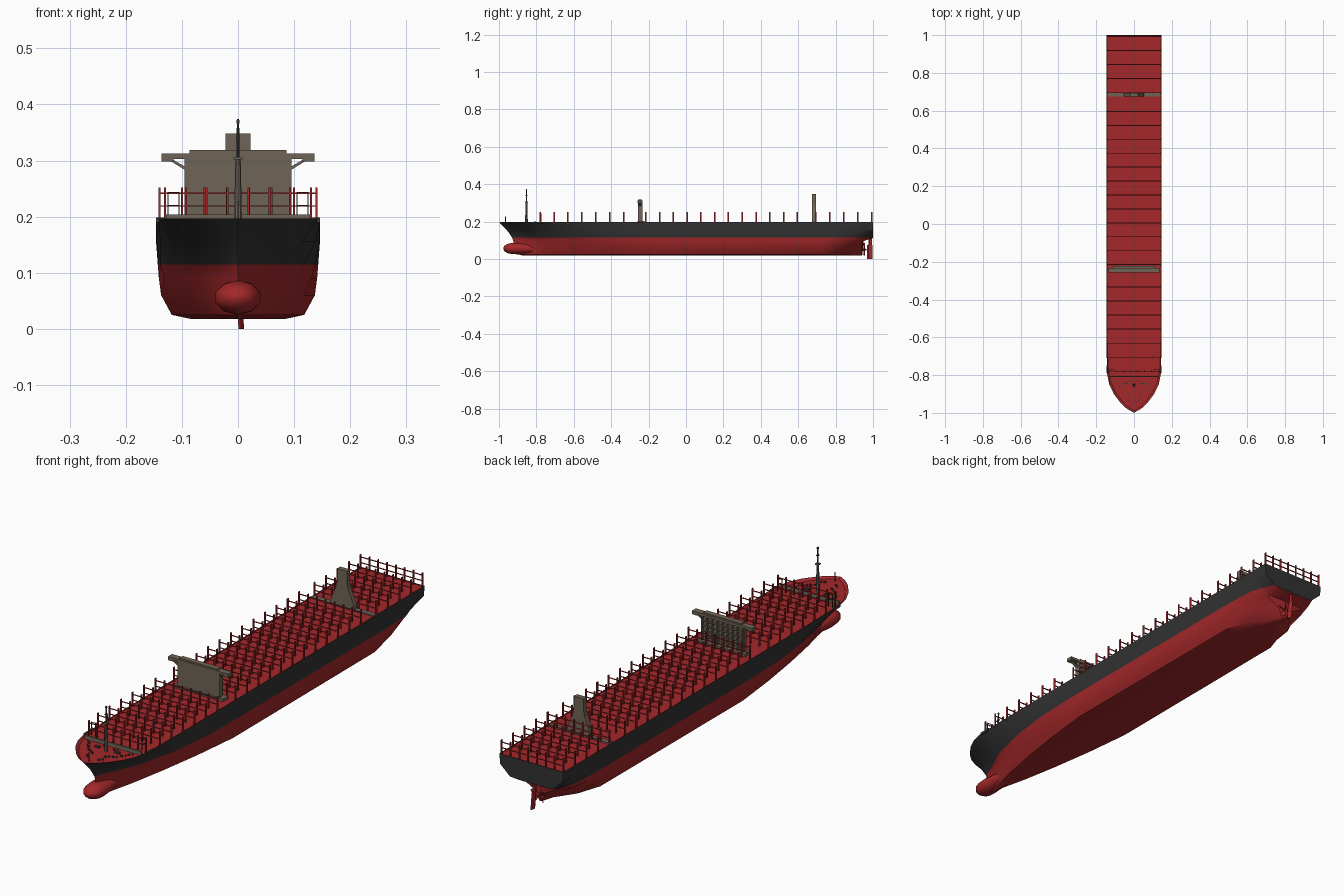
import bpy, bmesh, math, random
from mathutils import Matrix, Vector

if "Cube" in bpy.data.objects:
    bpy.data.objects.remove(bpy.data.objects["Cube"])
random.seed(4)

def mat(name, c):
    m = bpy.data.materials.new(name)
    m.diffuse_color = (*c, 1)
    m.use_nodes = True
    m.node_tree.nodes["Principled BSDF"].inputs["Base Color"].default_value = m.diffuse_color
    return m

RED = mat("hull red", (0.37, 0.021, 0.023))
BLACK = mat("hull charcoal", (0.032, 0.032, 0.033))
GREY = mat("superstructure taupe", (0.16, 0.128, 0.095))
STEEL = mat("dark steel", (0.05, 0.046, 0.04))

def finish(name, bm, mats, smooth=None):
    bmesh.ops.recalc_face_normals(bm, faces=bm.faces)
    me = bpy.data.meshes.new(name)
    bm.to_mesh(me)
    bm.free()
    for m in mats:
        me.materials.append(m)
    ob = bpy.data.objects.new(name, me)
    bpy.context.collection.objects.link(ob)
    if smooth:
        bpy.ops.object.select_all(action='DESELECT')
        ob.select_set(True)
        bpy.context.view_layer.objects.active = ob
        bpy.ops.object.shade_smooth_by_angle(angle=math.radians(smooth))
    return ob

def box(bm, x0, x1, y0, y1, z0, z1):
    m = Matrix.Translation(((x0+x1)/2, (y0+y1)/2, (z0+z1)/2)) @ Matrix.Diagonal((abs(x1-x0), y1-y0, z1-z0, 1))
    bmesh.ops.create_cube(bm, size=1, matrix=m)

def cyl(bm, x, y, z0, z1, r0, r1, n=10):
    bmesh.ops.create_cone(bm, cap_ends=True, segments=n, radius1=r0, radius2=r1, depth=z1-z0,
                          matrix=Matrix.Translation((x, y, (z0+z1)/2)))

def prism(bm, pts, y0, y1):
    """Extrude an x-z outline along y."""
    a, b = ([bm.verts.new((x, y, z)) for x, z in pts] for y in (y0, y1))
    bm.faces.new(a)
    bm.faces.new(b)
    for i in range(len(a)):
        j = (i+1) % len(a)
        bm.faces.new((a[i], a[j], b[j], b[i]))

# Hull: half-widths at seven heights for each station along the ship
LEVELS = (0.018, 0.025, 0.06, 0.09, 0.115, 0.155, 0.197)
STEM = (-0.87, -0.90, -0.92, -0.922, -0.93, -0.958, -0.999)
STATIONS = [
    (-1.0, (0, 0, 0, 0, 0, 0, 0)),
    (-0.98, (.002, .006, .007, .006, .007, .018, .037)),
    (-0.95, (.004, .012, .014, .013, .016, .037, .070)),
    (-0.90, (.008, .020, .027, .028, .036, .070, .107)),
    (-0.85, (.014, .030, .041, .046, .056, .093, .131)),
    (-0.79, (.021, .041, .057, .066, .078, .114, .143)),
    (-0.60, (.043, .069, .090, .106, .117, .138, .146)),
    (-0.40, (.065, .096, .118, .131, .138, .145, .146)),
    (-0.20, (.085, .118, .137, .141, .143, .146, .146)),
    (0.72, (.082, .116, .137, .141, .143, .146, .146)),
    (0.82, (.045, .083, .122, .136, .141, .146, .146)),
    (0.90, (.010, .028, .070, .118, .136, .145, .146)),
    (0.942, (.003, .008, .028, .085, .122, .143, .146)),
    (0.95, (.003, .010, .030, .080, .120, .143, .146)),
    (1.0, (.003, .010, .030, .060, .098, .142, .146)),
]
def station_y(t, lv):
    return t if t > -0.5 else -0.5 + (t + 0.5) * (-0.5 - STEM[lv]) / 0.5

bm = bmesh.new()
rings = []
for t, ws in STATIONS:
    zmin = 0.112 if t > 0.99 else 0.096 if t > 0.945 else 0
    pts = [Vector((w, station_y(t, i), max(LEVELS[i], zmin))) for i, w in enumerate(ws)]
    ring = [Vector((-p.x, p.y, p.z)) for p in reversed(pts)] + pts
    rings.append([bm.verts.new(p) for p in ring])
for a, b in zip(rings, rings[1:]):
    for i in range(len(a)-1):
        bm.faces.new((a[i], a[i+1], b[i+1], b[i]))
bm.faces.new(rings[-1])
bmesh.ops.remove_doubles(bm, verts=bm.verts, dist=0.0004)
for f in bm.faces:
    c = f.calc_center_median()
    f.material_index = 1 if c.z > 0.1155 or c.y > 0.995 else 0
finish("hull", bm, [RED, BLACK], 35)

# Deck with red inner face of the bulwark, kept inside the flared hull
bm = bmesh.new()
rows = []
for t, ws in STATIONS:
    zd = 0.189 if t < -0.7 else 0.193
    k = (0.197 - zd) / 0.042
    y, w = min(station_y(t, 6) + .002, .999), max(ws[6] - .0015, .0003)
    yd = min(station_y(t, 6)*(1-k) + station_y(t, 5)*k + .002, .999)
    wd = max(ws[6]*(1-k) + ws[5]*k - .002, .0003)
    rows.append([bm.verts.new(p) for p in ((-w, y, .1965), (-wd, yd, zd), (wd, yd, zd), (w, y, .1965))])
for a, b in zip(rows, rows[1:]):
    for i in range(3):
        bm.faces.new((a[i], a[i+1], b[i+1], b[i]))
finish("main_deck", bm, [RED])

# Bulbous bow: rings along the ship
bm = bmesh.new()
prev = None
for y, s in ((-.977, .12), (-.97, .5), (-.955, .8), (-.93, .97), (-.9, 1), (-.86, .92), (-.8, .7)):
    ring = [bm.verts.new((.042*s*math.cos(a), y, .056 + .031*s*math.sin(a)))
            for a in (math.tau*(i+.5)/10 for i in range(10))]
    if prev:
        for i in range(10):
            bm.faces.new((prev[i], prev[(i+1) % 10], ring[(i+1) % 10], ring[i]))
    else:
        bm.faces.new(ring)
    prev = ring
bm.faces.new(prev)
finish("bulbous_bow", bm, [RED], 50)

# Lashing frames: posts and two rails, repeated down the deck
FRAMES = [-0.78 + 0.0745*i for i in range(7)] + [-0.215 + 0.0737*i for i in range(12)] + [0.695 + 0.0745*i for i in range(5)]
posts, rails = bmesh.new(), bmesh.new()
for y in FRAMES:
    y = min(y, 0.993)
    w = 0.130 if y < -0.75 else 0.140
    for i in range(8):
        x = -w + 2*w*i/7
        box(posts, x-.0018, x+.0018, y-.004, y+.004, 0.19, 0.252)
    for z in (0.219, 0.242):
        box(rails, -w, w, y-.0022, y+.0022, z-.0012, z+.0012)
finish("lashing_posts", posts, [RED])
finish("lashing_rails", rails, [RED])

# Bridge: front wall, wings with brackets, roof
bm = bmesh.new()
box(bm, -.095, .095, -.256, -.242, .19, .308)
box(bm, -.112, .112, -.258, -.222, .19, .204)
box(bm, -.136, .136, -.258, -.232, .303, .313)
box(bm, -.086, .086, -.256, -.234, .313, .319)
for s in (-1, 1):
    prism(bm, [(s*.094, .283), (s*.094, .289), (s*.120, .304), (s*.128, .304)], -.254, -.240)
    box(bm, s*.115, s*.136, -.258, -.234, .298, .304)
# open deck lattice behind the wall
for i in range(9):
    x = -.092 + .023*i
    box(bm, x-.002, x+.002, -.243, -.232, .2, .305)
for k in range(5):
    z = .222 + .0205*k
    box(bm, -.095, .095, -.243, -.233, z-.0015, z+.0015)
finish("bridge_tower", bm, [GREY])

# Funnel tower with flared base
bm = bmesh.new()
half = [(.055, .193), (.052, .215), (.040, .245), (.027, .275), (.022, .300), (.022, .348)]
prism(bm, half + [(-x, z) for x, z in reversed(half)], .674, .694)
box(bm, -.141, .141, .675, .695, .19, .199)
finish("funnel_tower", bm, [GREY])

# Foremast: thick lower mast, thin topmast, jackstaff at the stem
bm = bmesh.new()
cyl(bm, 0, -.853, .186, .305, .0075, .005)
box(bm, -.008, .008, -.861, -.845, .302, .306)
finish("lower_mast", bm, [GREY])
bm = bmesh.new()
cyl(bm, 0, -.853, .305, .374, .003, .002, 8)
box(bm, -.004, .004, -.858, -.848, .338, .342)
box(bm, -.003, .003, -.856, -.85, .366, .372)
cyl(bm, 0, -.965, .186, .228, .0015, .0015, 6)
finish("topmast", bm, [STEEL])

# Breakwater across the foredeck
bm = bmesh.new()
box(bm, -.128, .128, -.811, -.804, .186, .204)
finish("breakwater", bm, [GREY])

# Mooring gear: bollards and winches, mirrored
bm = bmesh.new()
for s in (-1, 1):
    for x, y in ((.03, -.90), (.055, -.885), (.075, -.86), (.09, -.835), (.025, -.935), (.02, -.83)):
        a = random.uniform(.003, .005)
        box(bm, s*x-a, s*x+a, y-.003, y+.003, .187, .195)
        cyl(bm, s*(x+.011), y+.008, .187, .196, .002, .002, 8)
    box(bm, s*.035, s*.055, -.85, -.84, .187, .196)
finish("mooring_gear", bm, [STEEL])

# Side rails by the break of the forecastle
bm = bmesh.new()
for s in (-1, 1):
    for z in (.2195, .243):
        box(bm, s*.105, s*.126, -.772, -.769, z-.001, z+.001)
    for x in (.105, .125):
        box(bm, s*x-.001, s*x+.001, -.773, -.769, .19, .244)
    box(bm, s*.140, s*.146, -.79, -.75, .19, .199)
finish("forecastle_rails", bm, [STEEL])

# Rudder
bm = bmesh.new()
for y0, y1, z0, z1, r in ((.968, .998, 0, .075, .005), (.976, .994, .07, .114, .004)):
    vs = [[bm.verts.new((x + (.006 if z == 0 else 0), y, z)) for x, y in
           ((0, y0), (r, y0+.3*(y1-y0)), (0.0005, y1), (-r, y0+.3*(y1-y0)))] for z in (z0, z1)]
    bm.faces.new(vs[0])
    bm.faces.new(vs[1])
    for i in range(4):
        j = (i+1) % 4
        bm.faces.new((vs[0][i], vs[0][j], vs[1][j], vs[1][i]))
finish("rudder", bm, [RED])

# Propeller: hub and five twisted blades
bm = bmesh.new()
C = Matrix.Translation((0, .953, .05))
bmesh.ops.create_cone(bm, cap_ends=True, segments=12, radius1=.007, radius2=.004, depth=.026,
                      matrix=C @ Matrix.Rotation(-math.pi/2, 4, 'X'))
for k in range(5):
    M = C @ Matrix.Rotation(k*math.tau/5, 4, 'Y') @ Matrix.Rotation(math.radians(35), 4, 'Z')
    bmesh.ops.create_uvsphere(bm, u_segments=10, v_segments=6, radius=1,
        matrix=M @ Matrix.Translation((0, 0, .02)) @ Matrix.Diagonal((.009, .0015, .018, 1)))
finish("propeller", bm, [RED], 40)
